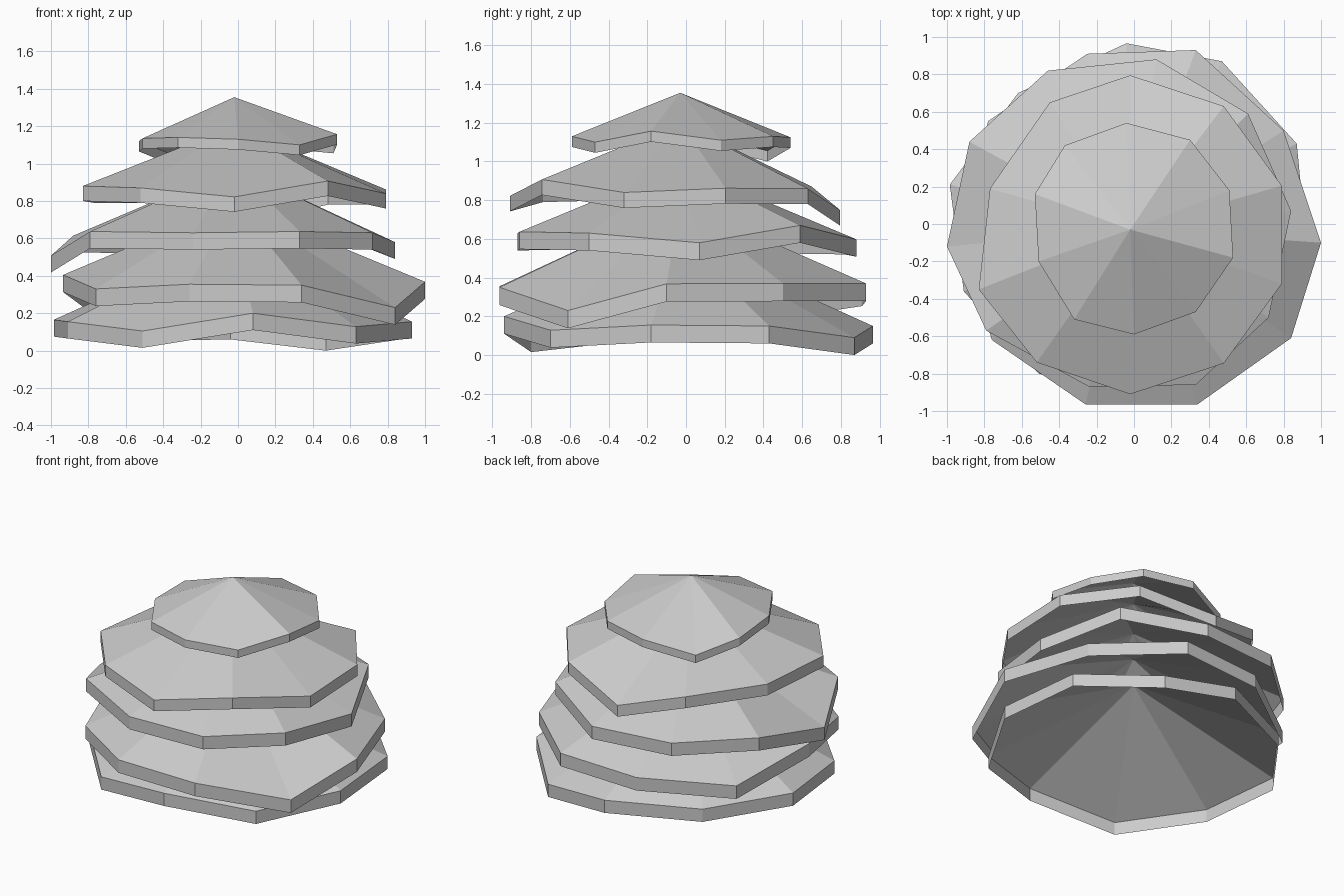
import bpy, bmesh


def tier(name, apex_z, skirt, rim):
    """Open ten-sided cone with an uneven rim and a short vertical skirt."""
    bm = bmesh.new()
    apex = bm.verts.new((-0.02, -0.03, apex_z))
    top = [bm.verts.new(p) for p in rim]
    low = [bm.verts.new((x, y, z - skirt)) for x, y, z in rim]
    n = len(rim)
    for i in range(n):
        j = (i + 1) % n
        bm.faces.new((apex, top[i], top[j]))
        bm.faces.new((top[i], low[i], low[j], top[j]))
    mesh = bpy.data.meshes.new(name)
    bm.to_mesh(mesh)
    bm.free()
    obj = bpy.data.objects.new(name, mesh)
    bpy.context.collection.objects.link(obj)


# Rims run counter-clockwise, given as (x, y, height of upper edge)
# Bottom tier
tier("foliage_tier_1", 0.60, 0.09, [
    (.87, .43, .15), (.47, .87, .09), (-.04, .966, .15), (-.62, .70, .14),
    (-.985, .21, .165), (-.91, -.36, .155), (-.51, -.80, .105),
    (.08, -.94, .20), (.63, -.70, .128), (.93, -.18, .155)])

# Second tier
tier("foliage_tier_2", 0.79, 0.092, [
    (.80, .50, .37), (.33, .93, .37), (-.25, .91, .345), (-.78, .55, .29),
    (-.935, -.04, .405), (-.76, -.62, .33), (-.26, -.964, .355),
    (.34, -.964, .35), (.84, -.61, .23), (1.0, -.10, .368)])

# Third tier
tier("foliage_tier_3", 0.98, 0.09, [
    (.61, .59, .67), (.12, .88, .598), (-.46, .82, .61), (-.88, .44, .615),
    (-1.0, -.12, .508), (-.79, -.57, .637), (-.24, -.87, .63),
    (.33, -.86, .637), (.72, -.50, .63), (.84, .07, .58)])

# Fourth tier
tier("foliage_tier_4", 1.20, 0.08, [
    (.48, .63, .86), (-.02, .795, .75), (-.45, .65, .87), (-.77, .19, .87),
    (-.83, -.35, .88), (-.52, -.74, .87), (-.02, -.91, .822),
    (.48, -.745, .907), (.79, -.32, .84), (.79, .205, .862)])

# Top tier
tier("foliage_tier_5", 1.355, 0.055, [
    (.30, .45, 1.13), (-.04, .54, 1.125), (-.37, .42, 1.055),
    (-.53, .16, 1.12), (-.51, -.20, 1.135), (-.32, -.51, 1.14),
    (0, -.59, 1.13), (.33, -.47, 1.10), (.53, -.18, 1.157), (.51, .18, 1.11)])
